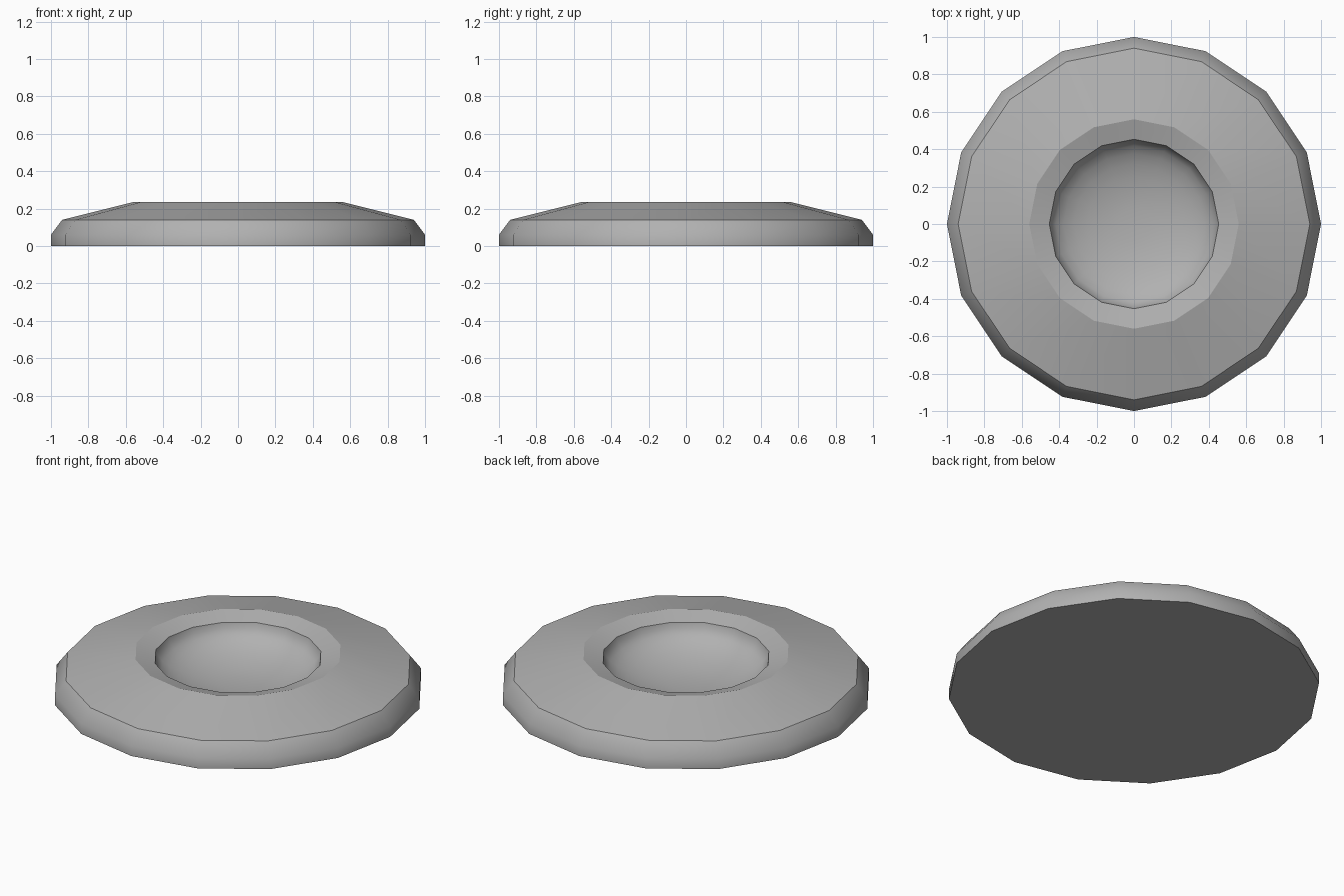
import bpy, bmesh
from math import cos, sin, pi

if "Cube" in bpy.data.objects:
    bpy.data.objects.remove(bpy.data.objects["Cube"])

SIDES = 16


def lathe(name, profile, sharp_rings, color):
    """Spin (radius, height) points round z; close both ends."""
    bm = bmesh.new()
    rings = []
    for r, z in profile:
        rings.append([bm.verts.new((r * cos(2 * pi * i / SIDES),
                                    r * sin(2 * pi * i / SIDES), z))
                      for i in range(SIDES)])
    for a, b in zip(rings, rings[1:]):
        for i in range(SIDES):
            j = (i + 1) % SIDES
            bm.faces.new((a[i], a[j], b[j], b[i])).smooth = True
    # flat underside and small cap at the bowl centre
    bm.faces.new(rings[0][::-1])
    bm.faces.new(rings[-1]).smooth = True
    for k in sharp_rings:
        for i in range(SIDES):
            bm.edges.get((rings[k][i], rings[k][(i + 1) % SIDES])).smooth = False
    mesh = bpy.data.meshes.new(name)
    bm.to_mesh(mesh)
    bm.free()
    mat = bpy.data.materials.new("mid_grey")
    mat.diffuse_color = color
    mat.use_nodes = True
    mat.node_tree.nodes["Principled BSDF"].inputs["Base Color"].default_value = mat.diffuse_color
    mesh.materials.append(mat)
    obj = bpy.data.objects.new(name, mesh)
    bpy.context.collection.objects.link(obj)
    return obj


# Outer rim, sloping shoulder and inner lip
profile = [(1.0, 0.0), (1.0, 0.06), (0.94, 0.14), (0.56, 0.235)]
# Rounded hollow: lower half of a flattened sphere
RIM, TOP, DEPTH = 0.453, 0.205, 0.165
for k in range(8):
    a = k * pi / 16
    profile.append((RIM * cos(a), TOP - DEPTH * sin(a)))

lathe("round_dish", profile, (0, 2, 3, 4), (0.44, 0.44, 0.44, 1))
